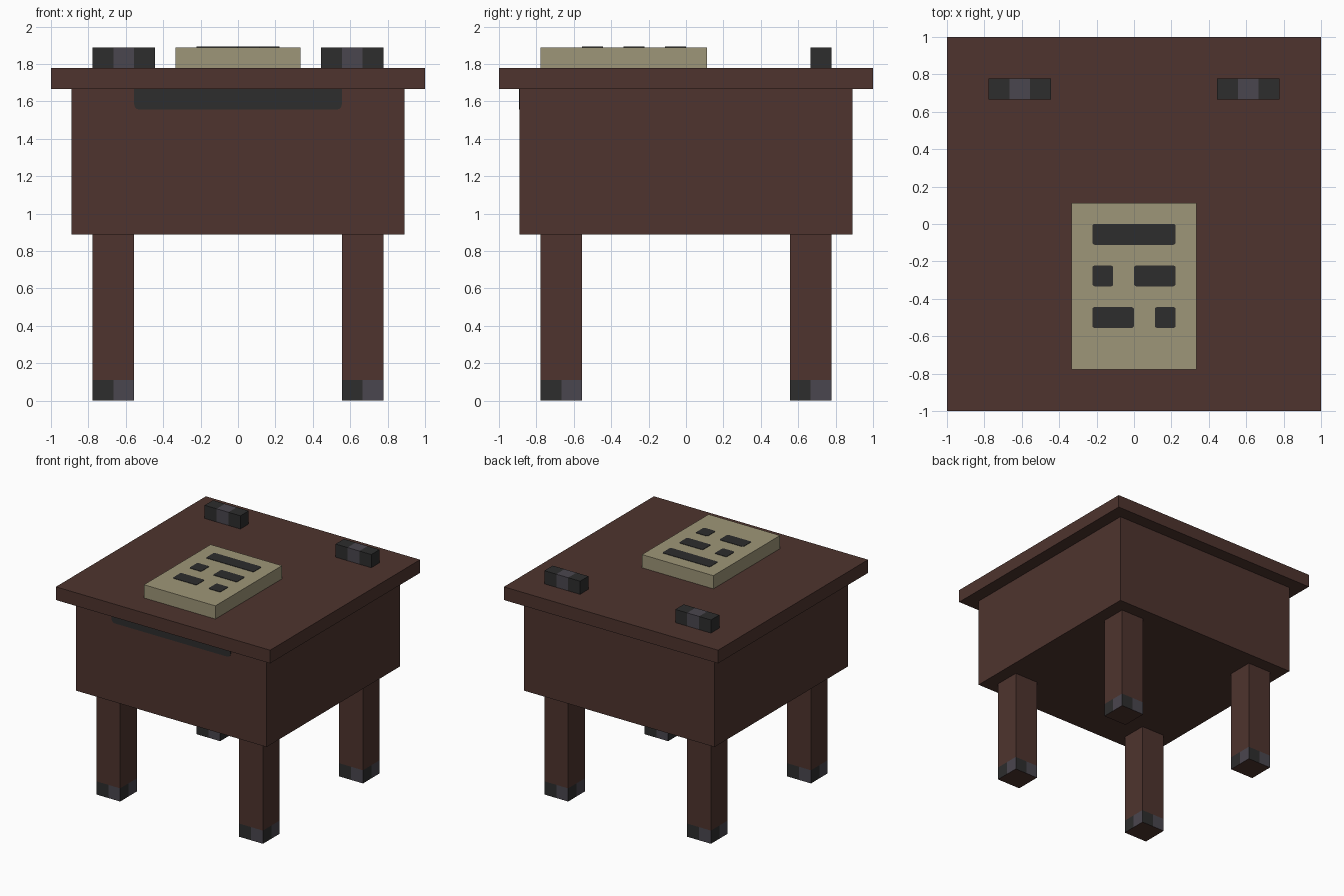
import bpy, bmesh, math
from mathutils import Vector

if "Cube" in bpy.data.objects:
    bpy.data.objects.remove(bpy.data.objects["Cube"])

U = 1 / 9  # the design grid: the table is 18 units wide


def lin(c):
    return c / 12.92 if c <= 0.04045 else ((c + 0.055) / 1.055) ** 2.4


def material(name, hexa):
    m = bpy.data.materials.new(name)
    rgb = [lin(int(hexa[i:i + 2], 16) / 255) for i in (0, 2, 4)]
    m.diffuse_color = (*rgb, 1)
    m.use_nodes = True
    m.node_tree.nodes["Principled BSDF"].inputs["Base Color"].default_value = m.diffuse_color
    return m


wood = material("dark_wood", "4e342e")
iron = material("black_iron", "2d2d2d")
steel = material("grey_steel", "4a464e")
paper = material("parchment", "9e9678")


def finish(bm, name, mats):
    bmesh.ops.recalc_face_normals(bm, faces=bm.faces)
    me = bpy.data.meshes.new(name)
    bm.to_mesh(me)
    bm.free()
    for m in mats:
        me.materials.append(m)
    ob = bpy.data.objects.new(name, me)
    bpy.context.collection.objects.link(ob)
    return ob


def box_bm(lo, hi):
    """Box between two corners given in grid units."""
    lo, hi = Vector(lo) * U, Vector(hi) * U
    bm = bmesh.new()
    bmesh.ops.create_cube(bm, size=1)
    for v in bm.verts:
        v.co = (lo + hi) / 2 + Vector(v.co[i] * (hi - lo)[i] for i in range(3))
    return bm


def cut(bm, axis, pos):
    """Slice all faces at a grid position along an axis."""
    n = Vector((0, 0, 0))
    n[axis] = 1
    bmesh.ops.bisect_plane(bm, geom=bm.verts[:] + bm.edges[:] + bm.faces[:],
                           plane_co=n * pos * U, plane_no=n)


def box(name, lo, hi, mat):
    return finish(box_bm(lo, hi), name, [mat])


def plate(name, lo, hi, axis, radius, mat, low_only=False):
    """Thin plate with rounded corners, thin along the given axis."""
    bm = box_bm(lo, hi)
    edges = [e for e in bm.edges
             if abs((e.verts[0].co - e.verts[1].co).normalized()[axis]) > 0.9]
    if low_only:
        edges = [e for e in edges if e.verts[0].co.z < (lo[2] + hi[2]) / 2 * U]
    bmesh.ops.bevel(bm, geom=edges, offset=radius, segments=3, profile=0.5, affect='EDGES')
    return finish(bm, name, [mat])


# Body and table top
box("body", (-8, -8, 8), (8, 8, 15), wood)
box("table_top", (-9, -9, 15), (9, 9, 16), wood)

# Dark slot under the front edge of the top
plate("front_slot", (-5, -8.04, 14), (5, -8, 15), 1, 0.03, iron, low_only=True)

# Legs with two-tone metal tips: seen from outside, each side is black left, steel right
for sx, nx in ((-1, "left"), (1, "right")):
    for sy, ny in ((-1, "front"), (1, "back")):
        cx, cy = 6 * sx, 6 * sy
        bm = box_bm((cx - 1, cy - 1, 0), (cx + 1, cy + 1, 8))
        cut(bm, 2, 1)
        cut(bm, 0, cx)
        cut(bm, 1, cy)
        bm.normal_update()
        for f in bm.faces:
            c, n = f.calc_center_median(), f.normal
            if abs(n.z) < 0.5 and c.z < U:
                side = (c - Vector((cx, cy, 0)) * U).dot(Vector((-n.y, n.x, 0)))
                f.material_index = 2 if side > 0 else 1
        finish(bm, f"{ny}_{nx}_leg", [wood, iron, steel])

# Clasps at the back of the top, steel in the middle third
for x, side in ((-7, "left"), (4, "right")):
    bm = box_bm((x, 6, 16), (x + 3, 7, 17))
    cut(bm, 0, x + 1)
    cut(bm, 0, x + 2)
    for f in bm.faces:
        f.material_index = int(abs(f.calc_center_median().x / U - x - 1.5) < 0.4)
    finish(bm, f"{side}_clasp", [iron, steel])

# Parchment pad with dark bars in three rows
box("parchment_pad", (-3, -7, 16), (3, 1, 17), paper)
for i, (x0, x1, y) in enumerate([(-2, 2, -1), (-2, -1, -3), (0, 2, -3),
                                 (-2, 0, -5), (1, 2, -5)]):
    plate(f"pad_bar_{i + 1}", (x0, y, 17), (x1, y + 1, 17.03), 2, 0.012, iron)
